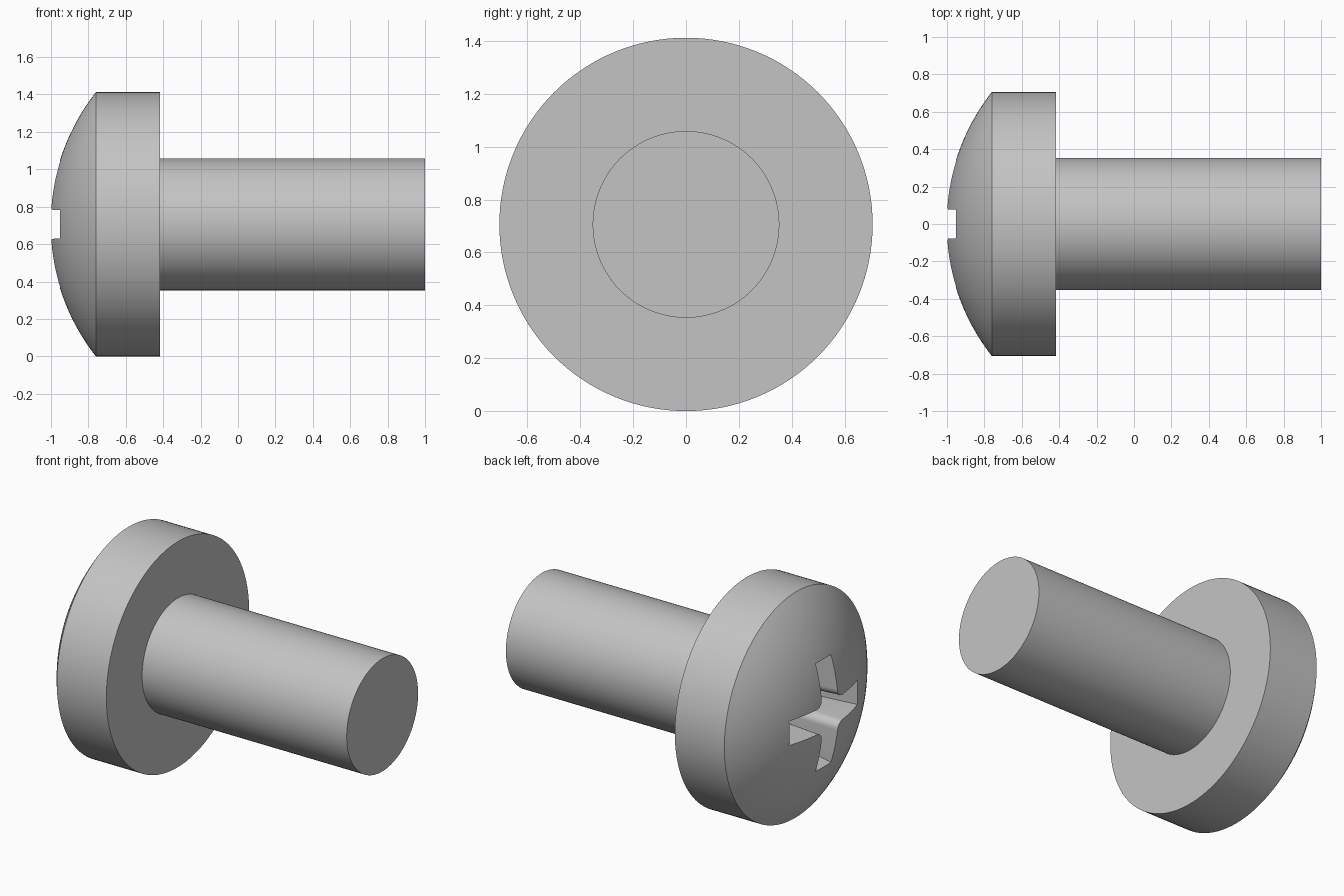
import bpy, bmesh, math
from mathutils import Vector, Matrix

cube = bpy.data.objects.get("Cube")
if cube:
    bpy.data.objects.remove(cube, do_unlink=True)

HEAD_R, SHANK_R = 0.706, 0.353
APEX, RIM, UNDERSIDE, TIP = -1.004, -0.76, -0.417, 1.0
SEGMENTS = 128

steel = bpy.data.materials.new("grey_steel")
steel.use_nodes = True
grey = (0.55, 0.55, 0.55, 1)
steel.diffuse_color = grey
steel.node_tree.nodes["Principled BSDF"].inputs["Base Color"].default_value = grey


def make_object(name, bm):
    bmesh.ops.recalc_face_normals(bm, faces=bm.faces)
    mesh = bpy.data.meshes.new(name)
    bm.to_mesh(mesh)
    bm.free()
    mesh.materials.append(steel)
    obj = bpy.data.objects.new(name, mesh)
    bpy.context.collection.objects.link(obj)
    obj.location.z = HEAD_R
    return obj


def lathe(name, profile):
    """Revolve (x, radius) points around the x axis."""
    bm = bmesh.new()
    verts = [bm.verts.new((x, 0, r)) for x, r in profile]
    edges = [bm.edges.new(pair) for pair in zip(verts, verts[1:])]
    bmesh.ops.spin(bm, geom=verts + edges, cent=(0, 0, 0), axis=(1, 0, 0),
                   angle=math.tau, steps=SEGMENTS)
    bmesh.ops.remove_doubles(bm, verts=bm.verts, dist=1e-5)
    return make_object(name, bm)


def cross_outline(length, width, fillet):
    """Four-armed cross with rounded inner corners, in the y-z plane."""
    points = []
    for arm in range(4):
        turn = Matrix.Rotation(arm * math.pi / 2, 3, 'X')
        local = [(length, -width), (length, width)]
        c = width + fillet
        for i in range(9):
            a = math.radians(270 - 90 * i / 8)
            local.append((c + fillet * math.cos(a), c + fillet * math.sin(a)))
        points += [turn @ Vector((0, y, z)) for y, z in local]
    return points


# Screw body: domed head, flange wall and plain shank
sag = RIM - APEX
dome_r = (HEAD_R ** 2 + sag ** 2) / (2 * sag)
dome_angle = math.asin(HEAD_R / dome_r)
profile = []
for i in range(25):
    a = dome_angle * i / 24
    profile.append((APEX + dome_r * (1 - math.cos(a)), dome_r * math.sin(a)))
profile += [(UNDERSIDE, HEAD_R), (UNDERSIDE, SHANK_R), (TIP, SHANK_R), (TIP, 0)]
screw = lathe("screw", profile)

# Tapered cross recess cutter
bm = bmesh.new()
rings = []
for x in (-1.1, -0.65):
    outline = cross_outline(0.337 - 0.2 * (x + 0.95), 0.078 - 0.04 * (x + 1), 0.05)
    rings.append([bm.verts.new((x, p.y, p.z)) for p in outline])
    bm.faces.new(rings[-1])
count = len(rings[0])
for i in range(count):
    j = (i + 1) % count
    bm.faces.new((rings[0][i], rings[0][j], rings[1][j], rings[1][i]))
cutter = make_object("recess_cutter", bm)
cutter.hide_render = True

# Cut the recess and remove the cutter
bpy.ops.object.select_all(action='DESELECT')
screw.select_set(True)
bpy.context.view_layer.objects.active = screw
cut = screw.modifiers.new("cross_recess", 'BOOLEAN')
cut.operation = 'DIFFERENCE'
cut.solver = 'EXACT'
cut.object = cutter
bpy.ops.object.modifier_apply(modifier=cut.name)
bpy.data.objects.remove(cutter, do_unlink=True)
bpy.ops.object.shade_smooth_by_angle(angle=math.radians(25))
